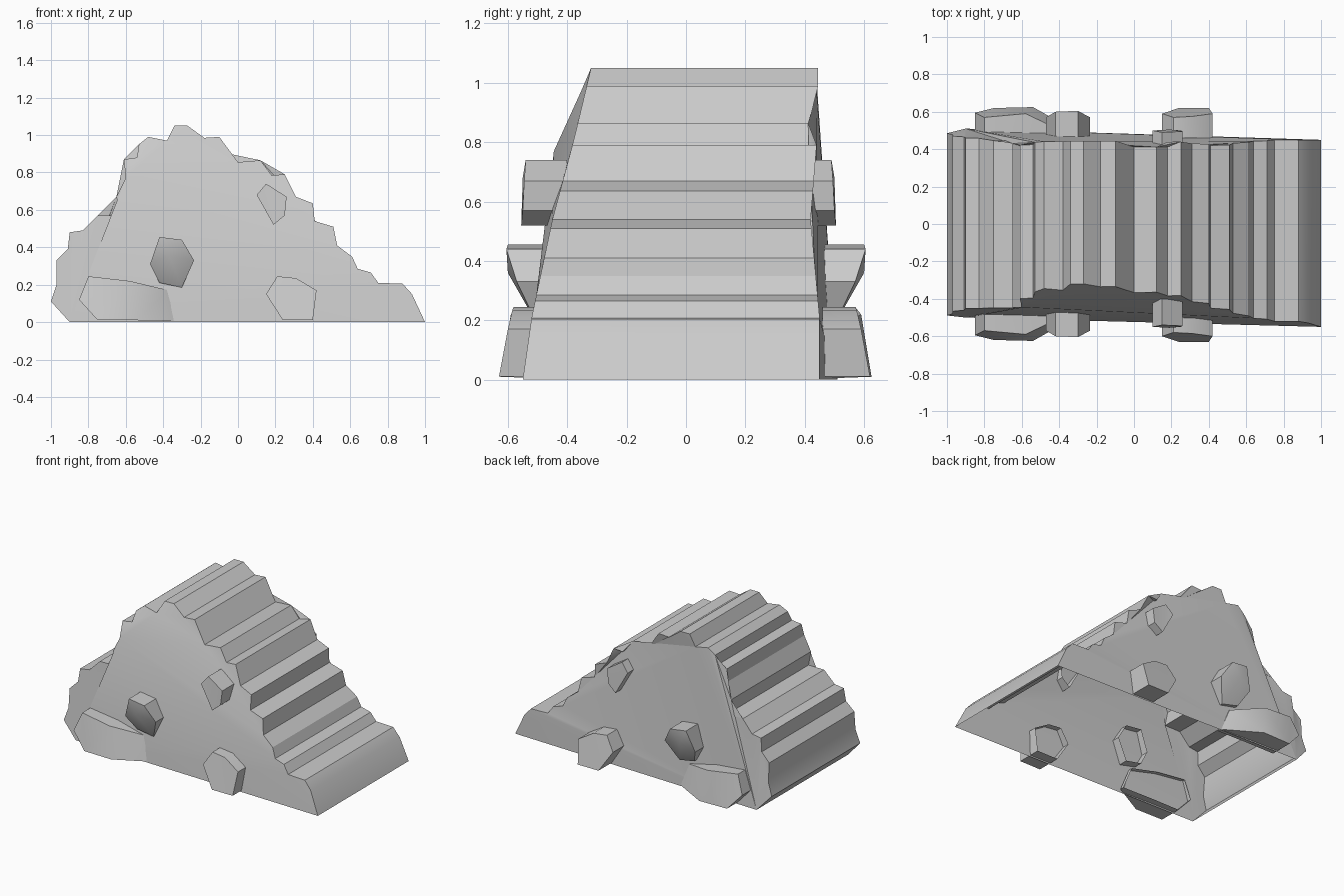
import bpy, bmesh, math

cube = bpy.data.objects.get("Cube")
if cube:
    bpy.data.objects.remove(cube, do_unlink=True)

grey = bpy.data.materials.new("stone_grey")
grey.use_nodes = True
COLOUR = (0.6, 0.6, 0.6, 1)
grey.diffuse_color = COLOUR
grey.node_tree.nodes["Principled BSDF"].inputs["Base Color"].default_value = COLOUR


def finish(name, bm, angle):
    """Turn a bmesh into a shaded object."""
    bmesh.ops.recalc_face_normals(bm, faces=bm.faces)
    mesh = bpy.data.meshes.new(name)
    bm.to_mesh(mesh)
    bm.free()
    mesh.materials.append(grey)
    obj = bpy.data.objects.new(name, mesh)
    bpy.context.collection.objects.link(obj)
    bpy.ops.object.select_all(action='DESELECT')
    obj.select_set(True)
    bpy.context.view_layer.objects.active = obj
    bpy.ops.object.shade_smooth_by_angle(angle=math.radians(angle))
    return obj


def along(table, z):
    """Interpolate wall depth at height z."""
    for (z0, y0), (z1, y1) in zip(table, table[1:]):
        if z <= z1:
            return y0 + (y1 - y0) * (z - z0) / (z1 - z0)
    return table[-1][1]


def ring_bridge(bm, a, b, closed):
    """Join two rows of vertices with quads."""
    count = len(a) if closed else len(a) - 1
    for i in range(count):
        j = (i + 1) % len(a)
        bm.faces.new((a[i], a[j], b[j], b[i]))


# Stepped outline of the mound, up the left slope then down the right
left_slope = [(-.9, 0), (-1, .11), (-.97, .2), (-.97, .33), (-.91, .39), (-.9, .48),
              (-.83, .49), (-.75, .57), (-.63, .57), (-.65, .67), (-.6, .77),
              (-.61, .87), (-.54, .88), (-.53, .95), (-.48, .99), (-.38, .97), (-.34, 1.05)]
right_slope = [(-.27, 1.05), (-.18, .985), (-.1, .99), (0, .855), (.12, .865), (.18, .785),
               (.25, .79), (.31, .67), (.4, .635), (.41, .54), (.51, .51), (.53, .41),
               (.61, .35), (.64, .285), (.71, .265), (.75, .21), (.88, .205), (.93, .15), (1, 0)]

# Height to depth of the leaning end walls
front_left = [(0, -.5), (.5, -.45), (.77, -.445), (.99, -.345), (1.05, -.32)]
front_right = [(0, -.55), (.21, -.52), (.54, -.45), (.8, -.38), (1.05, -.32)]
back_left = [(0, .51), (.11, .485), (.48, .46), (.8, .41), (.97, .44), (1.05, .445)]
back_right = [(0, .45), (.21, .45), (.54, .42), (.79, .44), (.86, .41), (.99, .445), (1.05, .445)]

# Mound: hollow shell, open underneath
bm = bmesh.new()
front, back = [], []
for slope, f, b in ((left_slope, front_left, back_left), (right_slope, front_right, back_right)):
    for x, z in slope:
        front.append(bm.verts.new((x, along(f, z), z)))
        back.append(bm.verts.new((x, along(b, z), z)))
ring_bridge(bm, front, back, False)
caps = [bm.faces.new(front), bm.faces.new(back)]
bmesh.ops.triangulate(bm, faces=caps, ngon_method='BEAUTY')
finish("stepped_mound", bm, 25)

# Stones: outline as (x, z, outer depth), then inner depth and how much shallower at the back
stones = {
    "upper_stone": ([(.1, .68, .55), (.15, .74, .54), (.26, .67, .545),
                     (.25, .57, .55), (.19, .52, .555)], .4, .05),
    "lower_stone": ([(.15, .15, .6), (.21, .245, .58), (.31, .235, .585),
                     (.42, .17, .6), (.4, .01, .63), (.24, .01, .63)], .46, .01),
    "middle_stone": ([(-.47, .31, .57), (-.42, .455, .6), (-.3, .44, .605),
                      (-.235, .33, .57), (-.3, .185, .5), (-.42, .21, .51)], .43, 0),
    "corner_stone": ([(-.85, .12, .595), (-.8, .245, .57), (-.58, .22, .59), (-.37, .17, .49),
                      (-.3, .005, .49), (-.54, .01, .625), (-.75, .01, .62)], .46, 0),
}

for name, (outline, inner, shallower) in stones.items():
    for side, sign, cut in (("front", -1, 0), ("back", 1, shallower)):
        bm = bmesh.new()
        outer = [bm.verts.new((x, sign * (d - cut), z)) for x, z, d in outline]
        root = [bm.verts.new((x, sign * inner, z)) for x, z, d in outline]
        ring_bridge(bm, outer, root, True)
        if name == "middle_stone":
            # Blunt crystal tip
            tip = bm.verts.new((-.37, sign * .6, .36))
            for i, v in enumerate(outer):
                bm.faces.new((v, outer[(i + 1) % len(outer)], tip))
        else:
            cap = bm.faces.new(outer)
            bmesh.ops.triangulate(bm, faces=[cap])
        finish(side + "_" + name, bm, 35)
